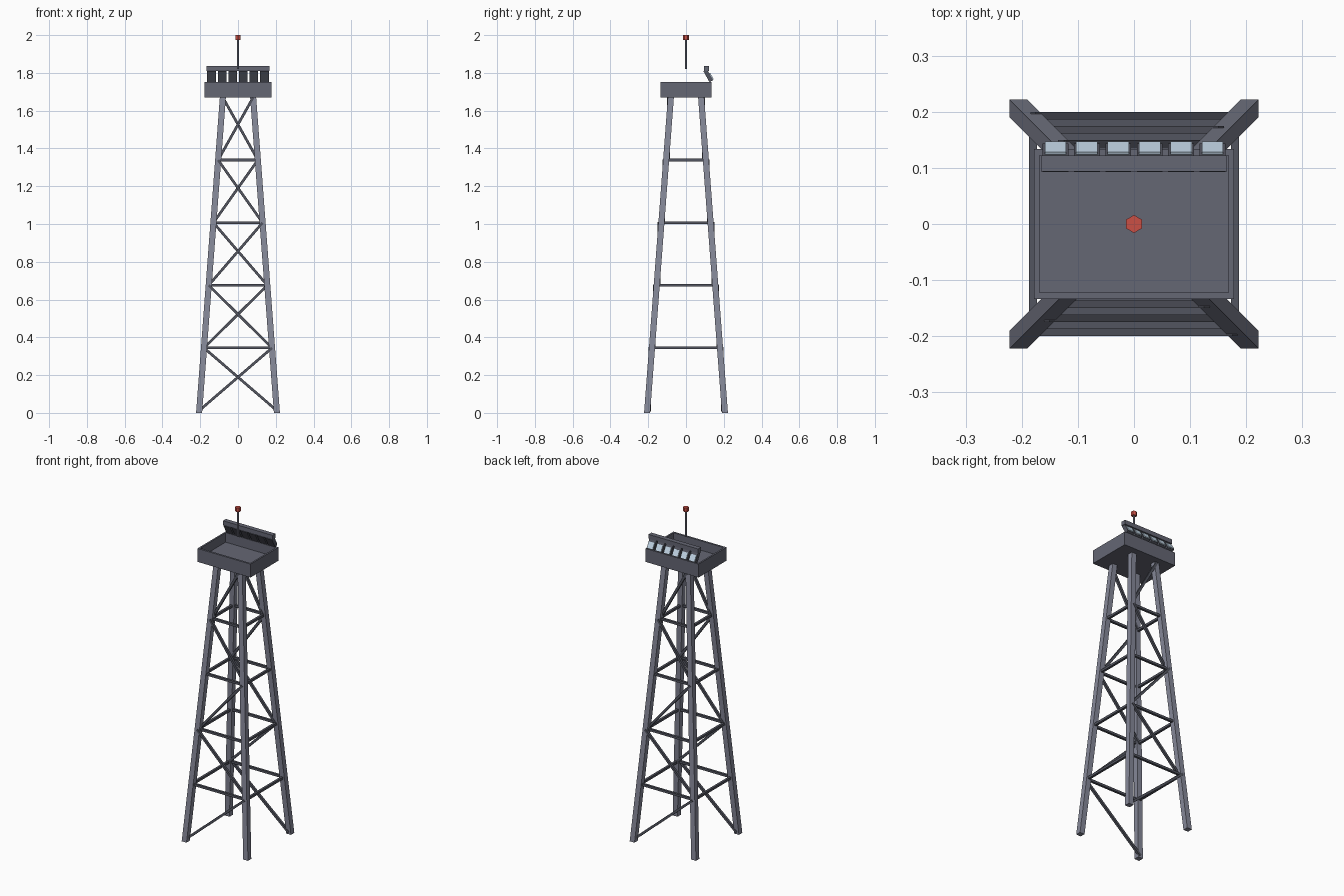
import bpy
import math
from mathutils import Vector, Matrix

if "Cube" in bpy.data.objects:
    bpy.data.objects.remove(bpy.data.objects["Cube"])

Z0, Z1 = 0.0, 1.672      # leg bottom and top
B0, B1 = 0.206, 0.08     # leg centre offset at bottom and top
LEVELS = [0.0125 + 0.3315 * i for i in range(6)]


def material(name, rgb):
    m = bpy.data.materials.new(name)
    m.diffuse_color = (*rgb, 1)
    m.use_nodes = True
    m.node_tree.nodes["Principled BSDF"].inputs["Base Color"].default_value = m.diffuse_color
    return m


STEEL = material("steel", (0.24, 0.25, 0.32))
DARK = material("dark_steel", (0.085, 0.09, 0.115))
DECK = material("deck_grey", (0.13, 0.135, 0.175))
LENS = material("lens_glass", (0.55, 0.68, 0.8))
RED = material("beacon_red", (0.6, 0.08, 0.06))


def mesh(name, verts, faces, mat):
    me = bpy.data.meshes.new(name)
    me.from_pydata(verts, [], faces)
    me.materials.append(mat)
    ob = bpy.data.objects.new(name, me)
    bpy.context.collection.objects.link(ob)
    return ob


BOX_FACES = [(0, 3, 2, 1), (4, 5, 6, 7), (0, 1, 5, 4),
             (1, 2, 6, 5), (2, 3, 7, 6), (3, 0, 4, 7)]
CORNERS = [(-1, -1), (1, -1), (1, 1), (-1, 1)]


def box(name, centre, size, mat, tilt=0.0):
    rot = Matrix.Rotation(tilt, 3, 'X')
    verts = [Vector(centre) + rot @ Vector((x * size[0] / 2, y * size[1] / 2, z * size[2] / 2))
             for z in (-1, 1) for x, y in CORNERS]
    return mesh(name, verts, BOX_FACES, mat)


def beam(name, a, b, w, mat):
    """Square bar from a to b."""
    a, b = Vector(a), Vector(b)
    d = (b - a).normalized()
    side = d.cross(Vector((0, 1, 0) if abs(d.y) < 0.9 else (1, 0, 0))).normalized()
    up = d.cross(side)
    verts = [p + (side * s + up * t) * w / 2 for p in (a, b) for s, t in CORNERS]
    return mesh(name, verts, BOX_FACES, mat)


def rod(name, r, z0, z1, n, mat):
    bpy.ops.mesh.primitive_cylinder_add(vertices=n, radius=r, depth=z1 - z0,
                                        location=(0, 0, (z0 + z1) / 2))
    ob = bpy.context.object
    ob.name = name
    ob.data.materials.append(mat)


def off(z):
    return B0 + (B1 - B0) * (z - Z0) / (Z1 - Z0)


# four leaning legs
for sx, sy in CORNERS:
    verts = [(sx * off(z) + x * 0.016, sy * off(z) + y * 0.016, z)
             for z in (Z0, Z1) for x, y in CORNERS]
    mesh("leg", verts, BOX_FACES, STEEL)

# horizontal rings
for z in LEVELS[1:5]:
    o = off(z)
    for s in (-1, 1):
        beam("ring_beam_cross", (-o, s * o, z), (o, s * o, z), 0.014, DARK)
        beam("ring_beam_side", (s * o, -o, z), (s * o, o, z), 0.014, DARK)

# zigzag diagonals, front and back leaning opposite ways
for i in range(5):
    za, zb = LEVELS[i], LEVELS[i + 1]
    y = (off(za) + off(zb)) / 2
    for s in (-1, 1):
        d = s if i % 2 == 0 else -s
        beam("diagonal_brace", (d * off(za), s * y, za), (-d * off(zb), s * y, zb), 0.014, DARK)

# platform floor with kerb walls
box("platform_floor", (0, 0, 1.683), (0.356, 0.268, 0.024), DECK)
for s in (-1, 1):
    box("platform_side_wall", (s * 0.173, 0, 1.723), (0.01, 0.268, 0.058), DECK)
    box("platform_end_wall", (0, s * 0.128, 1.723), (0.336, 0.012, 0.058), DECK)

# floodlight rail with six tilted lamps
box("lamp_rail", (0, 0.108, 1.823), (0.332, 0.028, 0.026), DECK)
TILT = math.radians(29)
normal = Vector((0, math.cos(TILT), math.sin(TILT)))
down = Vector((0, math.sin(TILT), -math.cos(TILT)))
for i in range(6):
    c = Vector(((i - 2.5) * 0.056, 0.118, 1.785))
    box("lamp_housing", c, (0.046, 0.022, 0.066), DARK, TILT)
    box("lamp_lens", c + normal * 0.013 + down * 0.012, (0.038, 0.006, 0.038), LENS, TILT)

# antenna mast and beacon
rod("antenna_mast", 0.006, 1.82, 1.977, 6, STEEL)
rod("beacon", 0.016, 1.975, 2.0, 6, RED)
